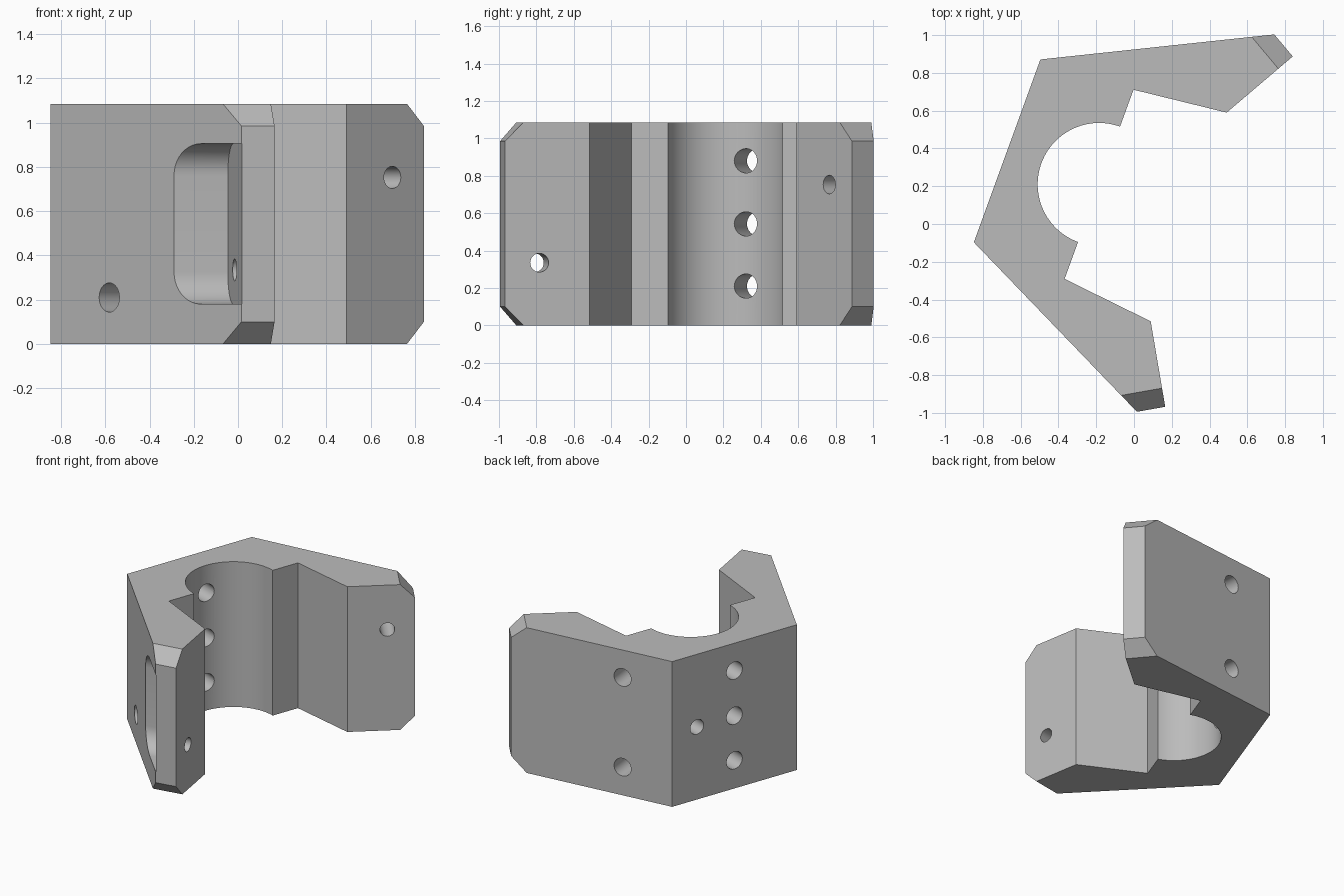
import bpy, bmesh
from math import radians, cos, sin, pi
from mathutils import Vector, Matrix

if "Cube" in bpy.data.objects:
    bpy.data.objects.remove(bpy.data.objects["Cube"])

HEIGHT = 1.085
BORE = 0.325
UP = Vector((0, 0, 1))

grey = bpy.data.materials.new("plain grey")
grey.use_nodes = True
grey.diffuse_color = (0.5, 0.5, 0.5, 1)
grey.node_tree.nodes["Principled BSDF"].inputs["Base Color"].default_value = grey.diffuse_color


def arc(radius, start, end, steps, centre=(0, 0)):
    """Points on a circular arc, angles in degrees."""
    angles = [radians(start + (end - start) * i / steps) for i in range(steps + 1)]
    return [(centre[0] + radius * cos(a), centre[1] + radius * sin(a)) for a in angles]


def prism(name, points, depth, matrix=Matrix(), chamfer=None):
    """Extrude a closed outline along its local z."""
    bm = bmesh.new()
    face = bm.faces.new([bm.verts.new((x, y, 0)) for x, y in points])
    new = bmesh.ops.extrude_face_region(bm, geom=[face])["geom"]
    bmesh.ops.translate(bm, vec=UP * depth, verts=[v for v in new if isinstance(v, bmesh.types.BMVert)])
    if chamfer:
        chamfer(bm)
    bm.transform(matrix)
    bmesh.ops.recalc_face_normals(bm, faces=bm.faces)
    mesh = bpy.data.meshes.new(name)
    bm.to_mesh(mesh)
    bm.free()
    mesh.materials.append(grey)
    obj = bpy.data.objects.new(name, mesh)
    bpy.context.collection.objects.link(obj)
    return obj


def drill(start, axis, radius, depth):
    """Round cutter that starts a little outside the surface."""
    axis = Vector(axis).normalized()
    origin = Vector(start) - axis * 0.03
    matrix = Matrix.Translation(origin) @ axis.to_track_quat("Z", "Y").to_matrix().to_4x4()
    return prism("hole_cutter", arc(radius, 0, 360, 32)[:-1], depth + 0.03, matrix)


def chamfer_tips(bm):
    """Cut the top and bottom edges of both arm tips."""
    edges = [e for e in bm.edges
             if abs(e.verts[0].co.z - e.verts[1].co.z) < 1e-4
             and all(v.co.x > 0.58 for v in e.verts)
             and e.verts[0].co.y * e.verts[1].co.y > 0]
    bmesh.ops.bevel(bm, geom=edges, offset=0.1, offset_type="OFFSET", segments=1,
                    profile=0.5, affect="EDGES")


# Symmetric bracket outline: half arc, step, then one arm, mirrored
back = Vector((-0.518, 0.515))
tip_inner = Vector((0.732, 0.987))
tip_outer = tip_inner + 0.152 * Vector((-0.866, 0.5))
half = [(0, 0.533), (0.505, 0.588), tuple(tip_inner), tuple(tip_outer), tuple(back)]
outline = half + [(x, -y) for x, y in reversed(half)] + arc(BORE, 270, 90, 48)
bracket = prism("bracket_body", outline, HEIGHT, chamfer=chamfer_tips)

cutters = []
# Back face: three through holes and two blind side holes
for z in (0.21, HEIGHT / 2, 0.88):
    cutters.append(drill((back.x, 0, z), (1, 0, 0), 0.065, 0.4))
for side in (1, -1):
    cutters.append(drill((back.x, 0.31 * side, HEIGHT / 2), (1, 0, 0), 0.055, 0.2))

    # Blind holes in the top and bottom
    cutters.append(drill((-0.284, 0.402 * side, HEIGHT), -UP, 0.053, 0.3))
    cutters.append(drill((-0.284, 0.402 * side, 0), UP, 0.053, 0.3))

    # Blind holes square to the sloping outer face
    slope = tip_outer - back
    spot = back + slope * 0.308
    for z in (0.21, 0.88):
        cutters.append(drill((spot.x, spot.y * side, z), (slope.y, -slope.x * side, 0), 0.066, 0.18))

    # Rounded pocket on the outside of the arm, open at the tip
    along = Vector((0.5, 0.866 * side, 0))
    out = Vector((-0.866, 0.5 * side, 0))
    corner = Vector((tip_inner.x, tip_inner.y * side, 0))
    low, high, end, r = 0.18, 0.905, -0.365, 0.145
    shape = [(0.2, low), (0.2, high)]
    shape += arc(r, 90, 180, 10, (end + r, high - r))
    shape += arc(r, 180, 270, 10, (end + r, low + r))
    frame = Matrix((along, UP, out)).transposed().to_4x4()
    frame.translation = corner + out * 0.1505
    cutters.append(prism("pocket_cutter", shape, 0.5, frame))

    # Clamp holes from the inner arm face into the pocket
    for z in (0.335, 0.753):
        cutters.append(drill(corner - along * 0.187 + UP * z, out, 0.05, 0.22))

# Apply every cut
bpy.context.view_layer.objects.active = bracket
for cutter in cutters:
    cutter.hide_render = True
    mod = bracket.modifiers.new("cut", "BOOLEAN")
    mod.operation = "DIFFERENCE"
    mod.solver = "EXACT"
    mod.object = cutter
    bpy.ops.object.modifier_apply(modifier=mod.name)
    bpy.data.objects.remove(cutter)

# Turn the bracket into place and shade it
bracket.data.transform(Matrix.Translation((-0.185, 0.21, 0)) @ Matrix.Rotation(radians(-20), 4, "Z"))
bpy.ops.object.select_all(action="DESELECT")
bracket.select_set(True)
bpy.ops.object.shade_smooth_by_angle(angle=radians(30))
